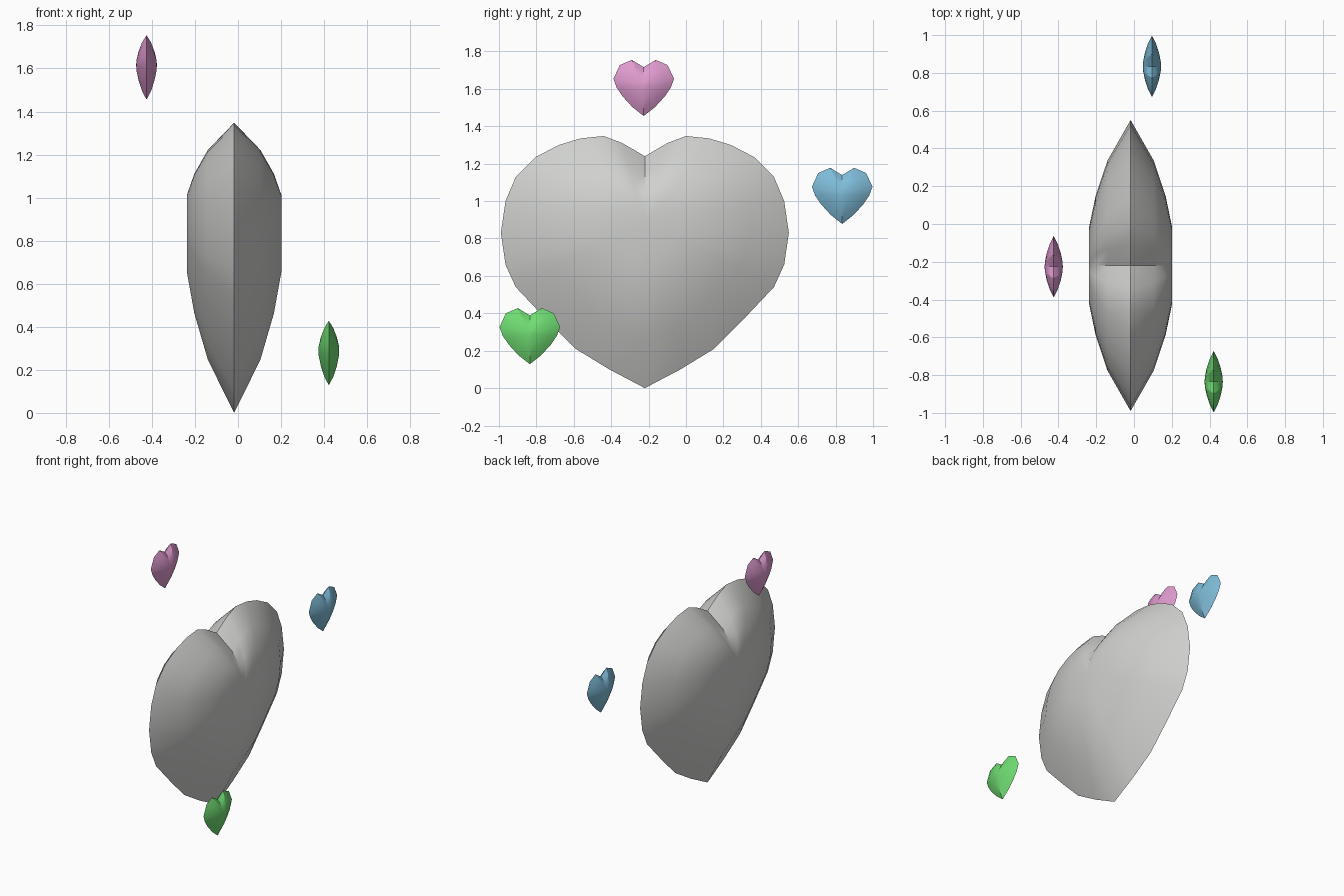
import bpy, bmesh, math

if "Cube" in bpy.data.objects:
    bpy.data.objects.remove(bpy.data.objects["Cube"])


def material(name, rgb):
    m = bpy.data.materials.new(name)
    m.diffuse_color = (*rgb, 1)
    m.use_nodes = True
    m.node_tree.nodes["Principled BSDF"].inputs["Base Color"].default_value = m.diffuse_color
    return m


def heart(name, half, rings, centre, mat, angle):
    """Puffed heart in the YZ plane: half outline (tip to notch), scaled rings pushed out along X."""
    outline = half + [(-y, z) for y, z in half[-2:0:-1]]
    n = len(outline)
    cx, cy, cz = centre
    bm = bmesh.new()

    def ring(scale, x):
        return [bm.verts.new((cx + x, cy + y * scale, cz + z * scale)) for y, z in outline]

    rim = ring(1, 0)
    for side in (1, -1):
        prev = rim
        for scale, x in rings[:-1]:
            cur = ring(scale, side * x)
            for i in range(n):
                j = (i + 1) % n
                bm.faces.new((prev[i], prev[j], cur[j], cur[i]))
            prev = cur
        # closing fan at the middle of each side
        mid = bm.verts.new((cx + side * rings[-1][1], cy, cz))
        for i in range(n):
            bm.faces.new((prev[i], prev[(i + 1) % n], mid))
    bmesh.ops.recalc_face_normals(bm, faces=bm.faces)
    mesh = bpy.data.meshes.new(name)
    bm.to_mesh(mesh)
    bm.free()
    mesh.materials.append(mat)
    ob = bpy.data.objects.new(name, mesh)
    bpy.context.collection.objects.link(ob)
    bpy.ops.object.select_all(action='DESELECT')
    ob.select_set(True)
    bpy.context.view_layer.objects.active = ob
    bpy.ops.object.shade_smooth_by_angle(angle=math.radians(angle))
    return ob


# Large grey heart
big_half = [(0, 0.0), (0.19, 0.10), (0.37, 0.21), (0.52, 0.36), (0.69, 0.54),
            (0.745, 0.66), (0.77, 0.83), (0.745, 1.0), (0.69, 1.13), (0.585, 1.235),
            (0.46, 1.30), (0.345, 1.335), (0.22, 1.348), (0.12, 1.31), (0, 1.24)]
big_rings = [(0.723, 0.122), (0.48, 0.185), (0.262, 0.22), (0, 0.22)]
heart("large_heart", [(y, z - 0.891) for y, z in big_half], big_rings,
      (-0.018, -0.22, 0.891), material("light grey", (0.63, 0.64, 0.62)), 30)

# Three small floating hearts
small_half = [(0, -0.162), (0.06, -0.115), (0.113, -0.057), (0.145, -0.01), (0.162, 0.037),
              (0.128, 0.11), (0.064, 0.138), (0, 0.099)]
small_rings = [(0.75, 0.021), (0.45, 0.037), (0.15, 0.047), (0, 0.048)]
for name, colour, rgb, centre in [
        ("pink_heart", "pink", (0.75, 0.33, 0.63), (-0.425, -0.226, 1.617)),
        ("blue_heart", "sky blue", (0.21, 0.50, 0.69), (0.095, 0.835, 1.04)),
        ("green_heart", "green", (0.16, 0.72, 0.17), (0.422, -0.835, 0.29))]:
    heart(name, small_half, small_rings, centre, material(colour, rgb), 25)
